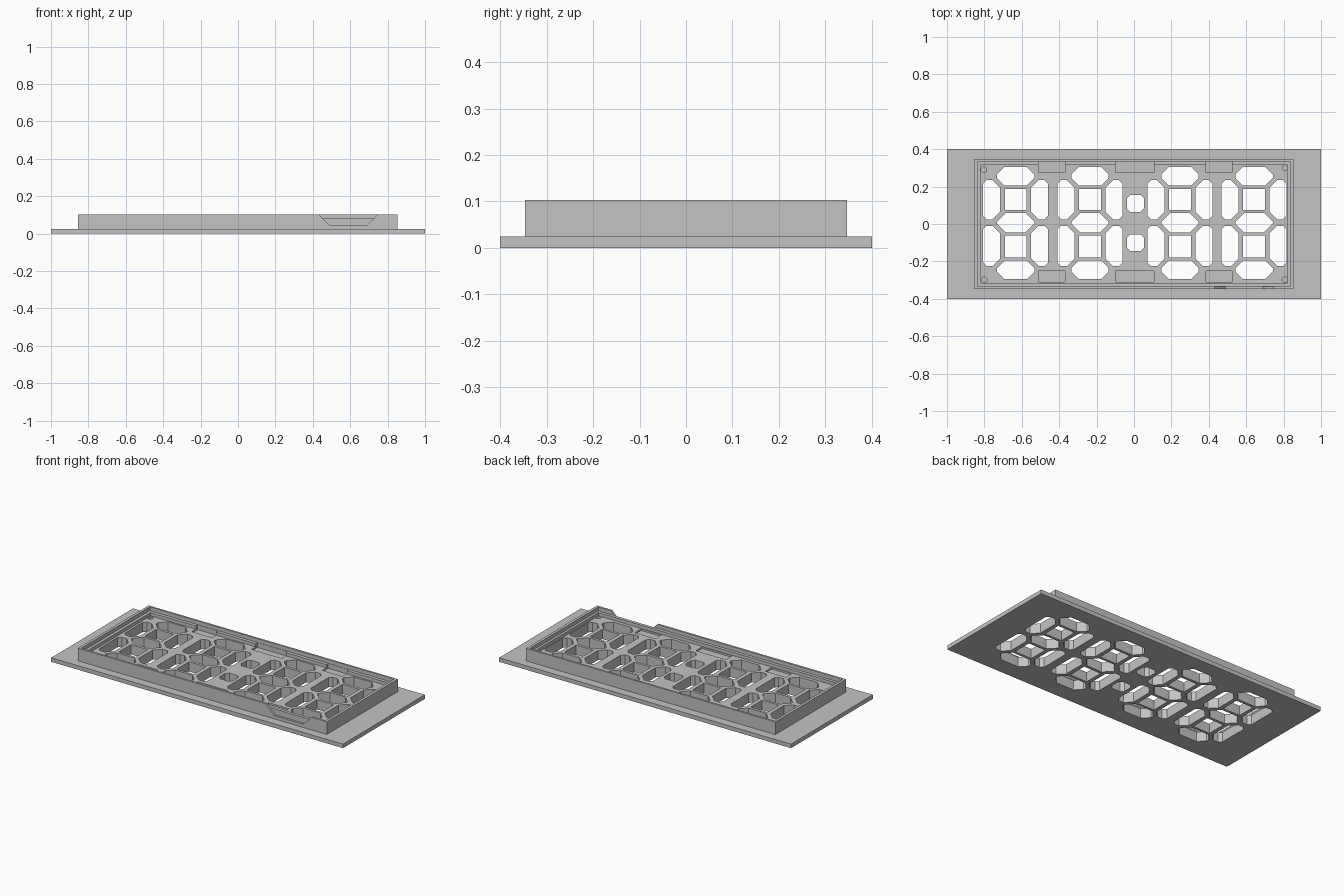
import bpy, bmesh, math

if "Cube" in bpy.data.objects:
    bpy.data.objects.remove(bpy.data.objects["Cube"])

grey = bpy.data.materials.new("plain grey")
grey.diffuse_color = (0.55, 0.55, 0.55, 1)
grey.use_nodes = True
grey.node_tree.nodes["Principled BSDF"].inputs["Base Color"].default_value = grey.diffuse_color


def prism(name, pts, z0, z1):
    """Upright solid from an outline in x, y."""
    bm = bmesh.new()
    face = bm.faces.new([bm.verts.new((x, y, z0)) for x, y in pts])
    out = bmesh.ops.extrude_face_region(bm, geom=[face])
    for v in out["geom"]:
        if isinstance(v, bmesh.types.BMVert):
            v.co.z = z1
    bmesh.ops.recalc_face_normals(bm, faces=bm.faces)
    me = bpy.data.meshes.new(name)
    bm.to_mesh(me)
    bm.free()
    me.materials.append(grey)
    ob = bpy.data.objects.new(name, me)
    bpy.context.collection.objects.link(ob)
    return ob


def rect(x0, x1, y0, y1):
    return [(x0, y0), (x1, y0), (x1, y1), (x0, y1)]


def octagon(x0, x1, y0, y1, bl, br, tr, tl):
    """Rectangle with its four corners cut by the given amounts."""
    return [(x0 + bl, y0), (x1 - br, y0), (x1, y0 + br), (x1, y1 - tr),
            (x1 - tr, y1), (x0 + tl, y1), (x0, y1 - tl), (x0, y0 + bl)]


def combine(target, tool, op):
    mod = target.modifiers.new("cut", 'BOOLEAN')
    mod.operation, mod.object, mod.solver = op, tool, 'EXACT'
    bpy.context.view_layer.objects.active = target
    bpy.ops.object.modifier_apply(modifier=mod.name)
    bpy.data.objects.remove(tool)


def cut(pts, z0=-0.05, z1=0.2):
    combine(panel, prism("cutter", pts, z0, z1), 'DIFFERENCE')


# Mounting plate joined with the raised housing
panel = prism("display_bezel", rect(-1, 1, -0.4, 0.4), 0, 0.025)
combine(panel, prism("housing", rect(-0.855, 0.852, -0.347, 0.347), 0.01, 0.103), 'UNION')

# Thin outer rim, ledge and recessed floor
cut(rect(-0.838, 0.835, -0.334, 0.335), 0.08)
cut(rect(-0.82, 0.82, -0.315, 0.315), 0.06)

# Shallow pockets along both long sides
for x0, x1 in ((-0.51, -0.37), (-0.1, 0.107), (0.385, 0.525)):
    cut(rect(x0, x1, 0.275, 0.333), 0.05)
    cut(rect(x0, x1, -0.31, -0.25), 0.05)

# Corner screw holes
for x, y in ((-0.803, 0.29), (0.807, 0.3), (-0.8, -0.298), (0.807, -0.298)):
    cut([(x + 0.015 * math.cos(a * math.pi / 8), y + 0.015 * math.sin(a * math.pi / 8))
         for a in range(16)], 0.035)

# Four seven-segment digits with open square centres
S, L = 0.018, 0.04
for cx in (-0.633, -0.235, 0.246, 0.642):
    cut(octagon(cx - 0.1, cx + 0.1, 0.205, 0.305, L, L, L, L))
    cut(octagon(cx - 0.1, cx + 0.1, -0.045, 0.06, 0.048, 0.048, 0.048, 0.048))
    cut(octagon(cx - 0.1, cx + 0.1, -0.295, -0.196, L, L, L, L))
    for y0, y1 in ((0.025, 0.234), (-0.225, -0.01)):
        cut(octagon(cx - 0.173, cx - 0.083, y0, y1, S, L, L, S))
        cut(octagon(cx + 0.083, cx + 0.173, y0, y1, L, S, S, L))
    cut(rect(cx - 0.058, cx + 0.058, 0.076, 0.188))
    cut(rect(cx - 0.058, cx + 0.058, -0.18, -0.062))

# Colon dots
for y in (0.11, -0.1):
    cut(octagon(-0.038, 0.053, y - 0.045, y + 0.045, S, S, S, S))

# Trapezoid cable notch through the front rim
notch = prism("notch", [(0.424, 0.11), (0.49, 0.045), (0.69, 0.045), (0.755, 0.11)], 0.334, 0.4)
notch.rotation_euler = (math.pi / 2, 0, 0)
bpy.context.view_layer.update()
combine(panel, notch, 'DIFFERENCE')
